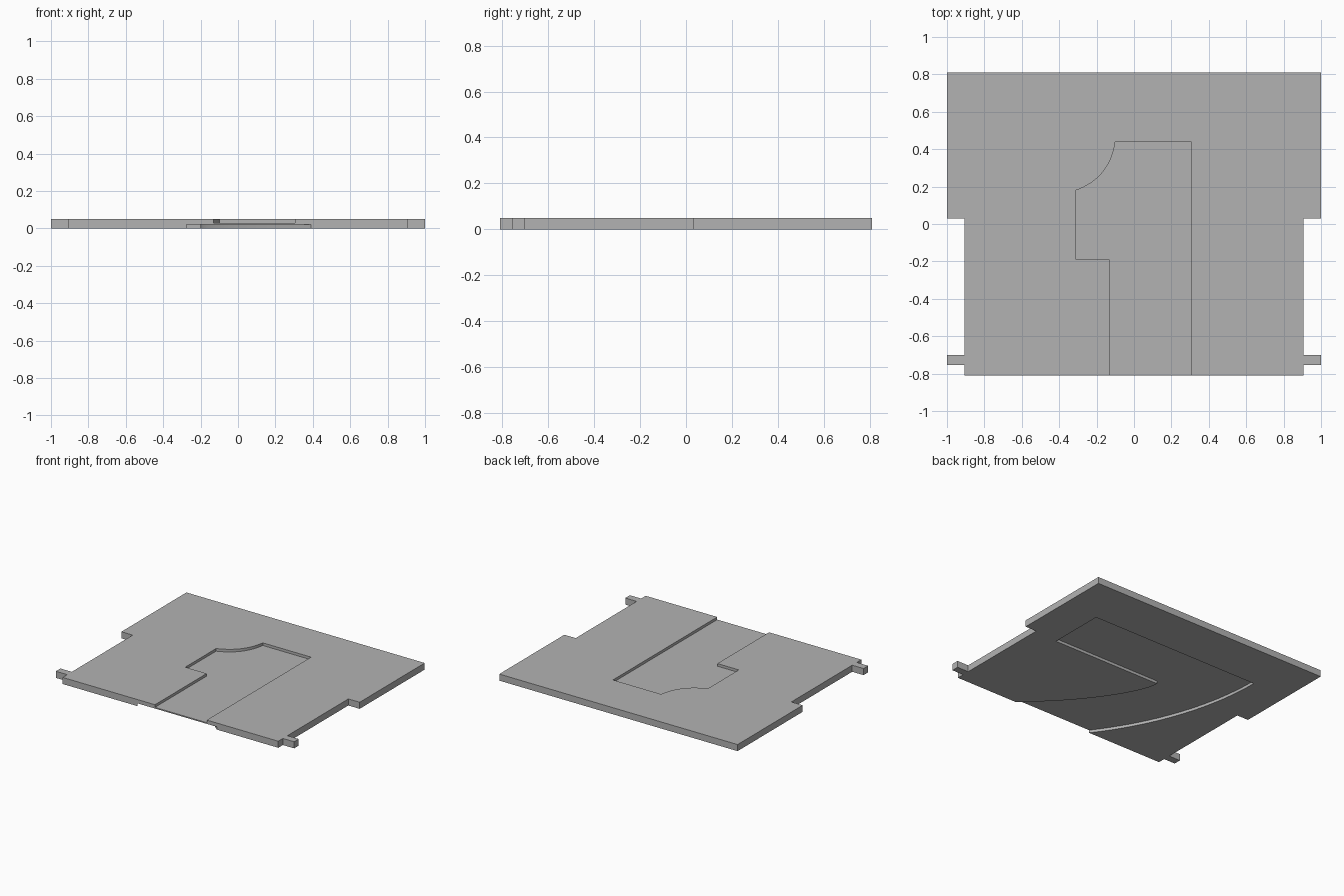
import bpy
import bmesh
from mathutils import Vector
from mathutils.geometry import interpolate_bezier

if "Cube" in bpy.data.objects:
    bpy.data.objects.remove(bpy.data.objects["Cube"], do_unlink=True)

THICK = 0.05
FRONT, BACK = -0.81, 0.81
OVER = 0.05  # cutter overshoot past the plate

grey = bpy.data.materials.new("plain grey")
grey.use_nodes = True
grey.diffuse_color = (0.45, 0.45, 0.45, 1)
grey.node_tree.nodes["Principled BSDF"].inputs["Base Color"].default_value = grey.diffuse_color


def prism(name, outline, z0, z1):
    """Extrude a flat outline between two heights."""
    bm = bmesh.new()
    face = bm.faces.new([bm.verts.new((p[0], p[1], z0)) for p in outline])
    top = bmesh.ops.extrude_face_region(bm, geom=[face])["geom"]
    verts = [v for v in top if isinstance(v, bmesh.types.BMVert)]
    bmesh.ops.translate(bm, verts=verts, vec=(0, 0, z1 - z0))
    bmesh.ops.recalc_face_normals(bm, faces=bm.faces)
    mesh = bpy.data.meshes.new(name)
    bm.to_mesh(mesh)
    bm.free()
    mesh.materials.append(grey)
    obj = bpy.data.objects.new(name, mesh)
    bpy.context.collection.objects.link(obj)
    return obj


def arc(*points, steps=24):
    return [p.xy for p in interpolate_bezier(*(Vector((x, y, 0)) for x, y in points), steps)]


# Plate with wide back half and a small locating tab on each side
half = [(0.905, FRONT), (0.905, -0.755), (1, -0.755), (1, -0.70),
        (0.905, -0.70), (0.905, 0.03), (1, 0.03), (1, BACK)]
plate = prism("plate", half + [(-x, y) for x, y in reversed(half)], 0, THICK)

# Upper recess, open at the front, with a concave corner
upper = [(0.305, FRONT - OVER), (0.305, 0.44)]
upper += reversed(arc((-0.31, 0.18), (-0.2, 0.22), (-0.12, 0.3), (-0.1, 0.44)))
upper += [(-0.31, -0.19), (-0.13, -0.19), (-0.13, FRONT - OVER)]

# Lower recess: a cross channel with a curved leg that opens at the front
lower = [(0.71, 0.01), (0.71, 0.44)]
lower += arc((-0.708, 0.44), (-0.708, 0), (-0.55, -0.45), (-0.275, FRONT))
lower += [(-0.275, FRONT - OVER), (0.39, FRONT - OVER)]
lower += reversed(arc((-0.2, 0.01), (-0.2, -0.15), (0.05, -0.53), (0.39, FRONT)))

cutters = [prism("upper_recess_cutter", upper, 0.03, THICK + OVER),
           prism("lower_recess_cutter", lower, -OVER, 0.021)]
for cutter in cutters:
    mod = plate.modifiers.new(cutter.name, 'BOOLEAN')
    mod.operation = 'DIFFERENCE'
    mod.solver = 'EXACT'
    mod.object = cutter

# Bake the cuts and drop the cutters
bpy.context.view_layer.update()
graph = bpy.context.evaluated_depsgraph_get()
cut_mesh = bpy.data.meshes.new_from_object(plate.evaluated_get(graph))
plate.modifiers.clear()
plate.data = cut_mesh
for cutter in cutters:
    bpy.data.objects.remove(cutter, do_unlink=True)

# Smooth the curved walls, keep corners sharp
bpy.ops.object.select_all(action='DESELECT')
plate.select_set(True)
bpy.context.view_layer.objects.active = plate
bpy.ops.object.shade_smooth_by_angle()
